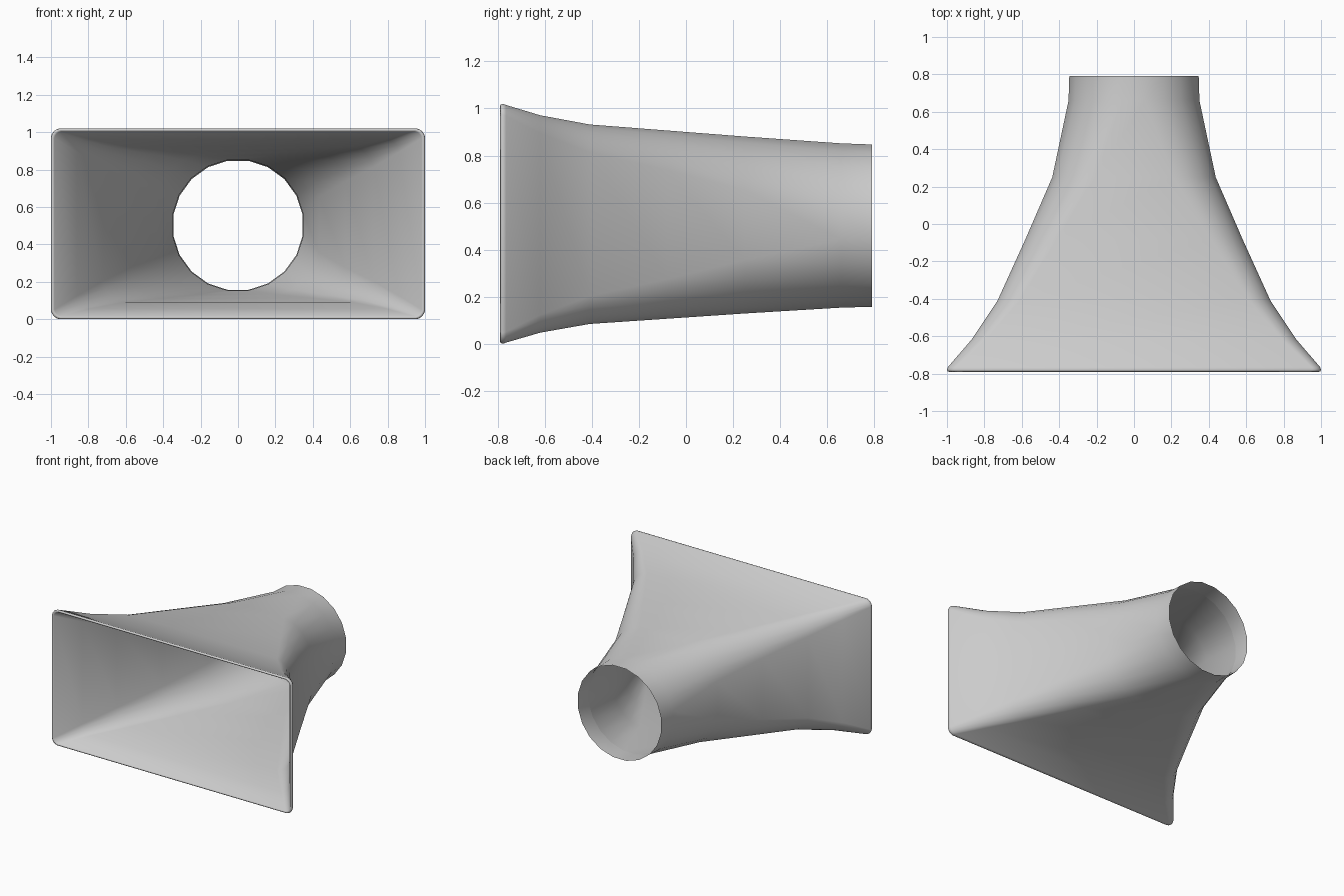
import bpy, bmesh, math

if "Cube" in bpy.data.objects:
    bpy.data.objects.remove(bpy.data.objects["Cube"])

# Cross-sections along the duct: y, half width, half height, corner radius
OUTER = [
    (0.79, 0.346, 0.345, 0.345),
    (0.66, 0.350, 0.349, 0.345),
    (0.25, 0.437, 0.376, 0.27),
    (-0.08, 0.58, 0.40, 0.20),
    (-0.41, 0.730, 0.424, 0.14),
    (-0.62, 0.870, 0.462, 0.09),
    (-0.765, 0.995, 0.505, 0.055),
]
# Rounded lip at the wide mouth
LIP = [
    (-0.778, 1.000, 0.510, 0.055),
    (-0.787, 0.997, 0.507, 0.052),
    (-0.790, 0.990, 0.501, 0.048),
    (-0.785, 0.982, 0.495, 0.044),
]
# Inner liner follows the outer skin and stops short of the round end
THICK = [0.001, 0.003, 0.005, 0.007, 0.009, 0.011]
INNER = [(y, hx - t, hz - t, r - t)
         for (y, hx, hz, r), t in zip(OUTER[1:], THICK)][::-1][1:]
CENTRE_Z = 0.51


def section(bm, y, hx, hz, r):
    """Rounded rectangle with 20 points, five per corner."""
    ring = []
    rr = r / math.cos(math.radians(9))
    zc = CENTRE_Z - 0.008 * (y + 0.79) / 1.58
    for i in range(20):
        a = math.radians(9 + 18 * i)
        c, s = math.cos(a), math.sin(a)
        x = math.copysign(hx - r, c) + rr * c
        z = math.copysign(hz - r, s) + rr * s
        ring.append(bm.verts.new((x, y, zc + z)))
    return ring


# Loft the outer skin, lip and liner as one surface
bm = bmesh.new()
rings = [section(bm, *s) for s in OUTER + LIP + INNER]
for a, b in zip(rings, rings[1:]):
    for i in range(20):
        j = (i + 1) % 20
        bm.faces.new((a[i], b[i], b[j], a[j]))
bm.normal_update()
# Outer faces must point away from the axis
f = bm.faces[:][0] if hasattr(bm.faces, "ensure_lookup_table") else None
c = f.calc_center_median()
if f.normal.x * c.x + f.normal.z * (c.z - CENTRE_Z) < 0:
    bmesh.ops.reverse_faces(bm, faces=bm.faces[:])

mesh = bpy.data.meshes.new("duct_transition")
bm.to_mesh(mesh)
bm.free()
duct = bpy.data.objects.new("duct_transition", mesh)
bpy.context.collection.objects.link(duct)
bpy.context.view_layer.objects.active = duct
duct.select_set(True)
bpy.ops.object.shade_smooth_by_angle(angle=math.radians(60))
